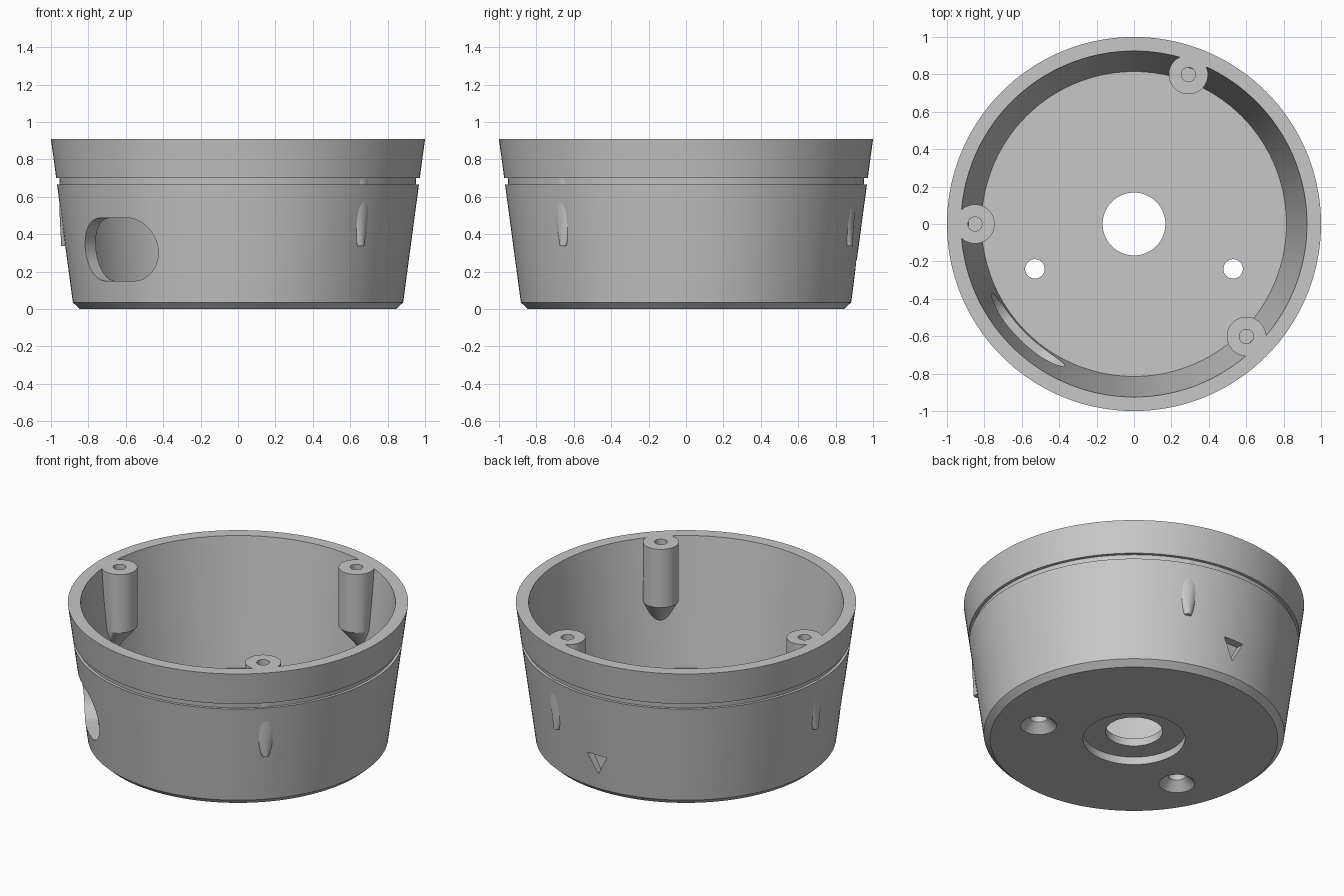
import bpy, bmesh
from math import sin, cos, pi, radians
from mathutils import Vector, Matrix

cube = bpy.data.objects.get("Cube")
if cube:
    bpy.data.objects.remove(cube)

grey = bpy.data.materials.new("plain_grey")
grey.use_nodes = True
colour = (0.57, 0.57, 0.57, 1)
grey.diffuse_color = colour
grey.node_tree.nodes["Principled BSDF"].inputs["Base Color"].default_value = colour

TOP, FLOOR = 0.908, 0.1


def loft(name, rings, closed=False):
    """Skin a series of equal-length point rings; cap the ends unless closed."""
    bm = bmesh.new()
    loops = [[bm.verts.new(p) for p in ring] for ring in rings]
    n = len(loops[0])
    pairs = list(zip(loops, loops[1:])) + ([(loops[-1], loops[0])] if closed else [])
    for a, b in pairs:
        for i in range(n):
            j = (i + 1) % n
            bm.faces.new((a[i], a[j], b[j], b[i]))
    if not closed:
        bm.faces.new(loops[0])
        bm.faces.new(loops[-1])
    bmesh.ops.recalc_face_normals(bm, faces=bm.faces)
    mesh = bpy.data.meshes.new(name)
    bm.to_mesh(mesh)
    bm.free()
    mesh.materials.append(grey)
    obj = bpy.data.objects.new(name, mesh)
    bpy.context.collection.objects.link(obj)
    return obj


def circle(r, z, x=0, y=0, n=48):
    return [Vector((x + r * cos(2 * pi * i / n), y + r * sin(2 * pi * i / n), z))
            for i in range(n)]


def activate(obj):
    bpy.ops.object.select_all(action='DESELECT')
    obj.select_set(True)
    bpy.context.view_layer.objects.active = obj


def cut(obj, cutter):
    mod = obj.modifiers.new("cut", 'BOOLEAN')
    mod.operation, mod.solver, mod.object = 'DIFFERENCE', 'EXACT', cutter
    activate(obj)
    bpy.ops.object.modifier_apply(modifier=mod.name)
    bpy.data.objects.remove(cutter)


def smooth(obj):
    activate(obj)
    bpy.ops.object.shade_smooth_by_angle(angle=radians(25))
    mod = obj.modifiers.new("even_shading", 'WEIGHTED_NORMAL')
    mod.keep_sharp = True


# Tapered cup: counterbored centre hole, chamfered foot, grooved wall
def outer(z):
    return 0.883 + (1 - 0.883) * (z - 0.035) / (TOP - 0.035)


profile = [(0.168, FLOOR), (0.168, 0.05), (0.3, 0.05), (0.3, 0), (0.845, 0),
           (outer(0.035), 0.035), (outer(0.665), 0.665), (0.95, 0.665),
           (0.953, 0.7), (outer(0.7), 0.7), (1, TOP), (0.925, TOP), (0.815, FLOOR)]
cup = loft("cup", [circle(r, z, n=144) for r, z in profile], closed=True)

# Countersunk screw holes in the floor
for side in (-1, 1):
    cut(cup, loft("screw_cutter", [circle(r, z, side * 0.53, -0.24) for r, z in
                                   ((0.106, -0.02), (0.106, 0), (0.052, 0.054), (0.052, 0.2))]))

# Rounded cable slot through the wall
turn = Matrix.Rotation(radians(-135), 3, 'Z')


def slot_ring(dist):
    ring = []
    for i in range(48):
        a = 2 * pi * (i + 0.5) / 48
        shift = 0.107 if cos(a) > 0 else -0.107
        ring.append(turn @ Vector((dist, shift + 0.168 * cos(a), 0.318 + 0.168 * sin(a))))
    return ring


cut(cup, loft("slot_cutter", [slot_ring(0.5), slot_ring(1.2)]))

# Triangular alignment notch at the back
cut(cup, loft("notch_cutter", [[Vector((x, y, z)) for x, z in
                                ((-0.07, 0.265), (0.07, 0.265), (0, 0.135))]
                               for y in (0.86, 1.1)]))
smooth(cup)

# Screw posts that lean into the wall at their tips
for name, angle in (("back", 70), ("right", 180), ("front", -45)):
    post = loft(name + "_screw_post", [
        circle(0.038, 0.62, 0.85), circle(0.038, TOP, 0.85), circle(0.105, TOP, 0.85),
        circle(0.105, 0.53, 0.85), circle(0.02, 0.337, 0.925)])
    post.data.transform(Matrix.Rotation(radians(angle), 4, 'Z'))
    smooth(post)
